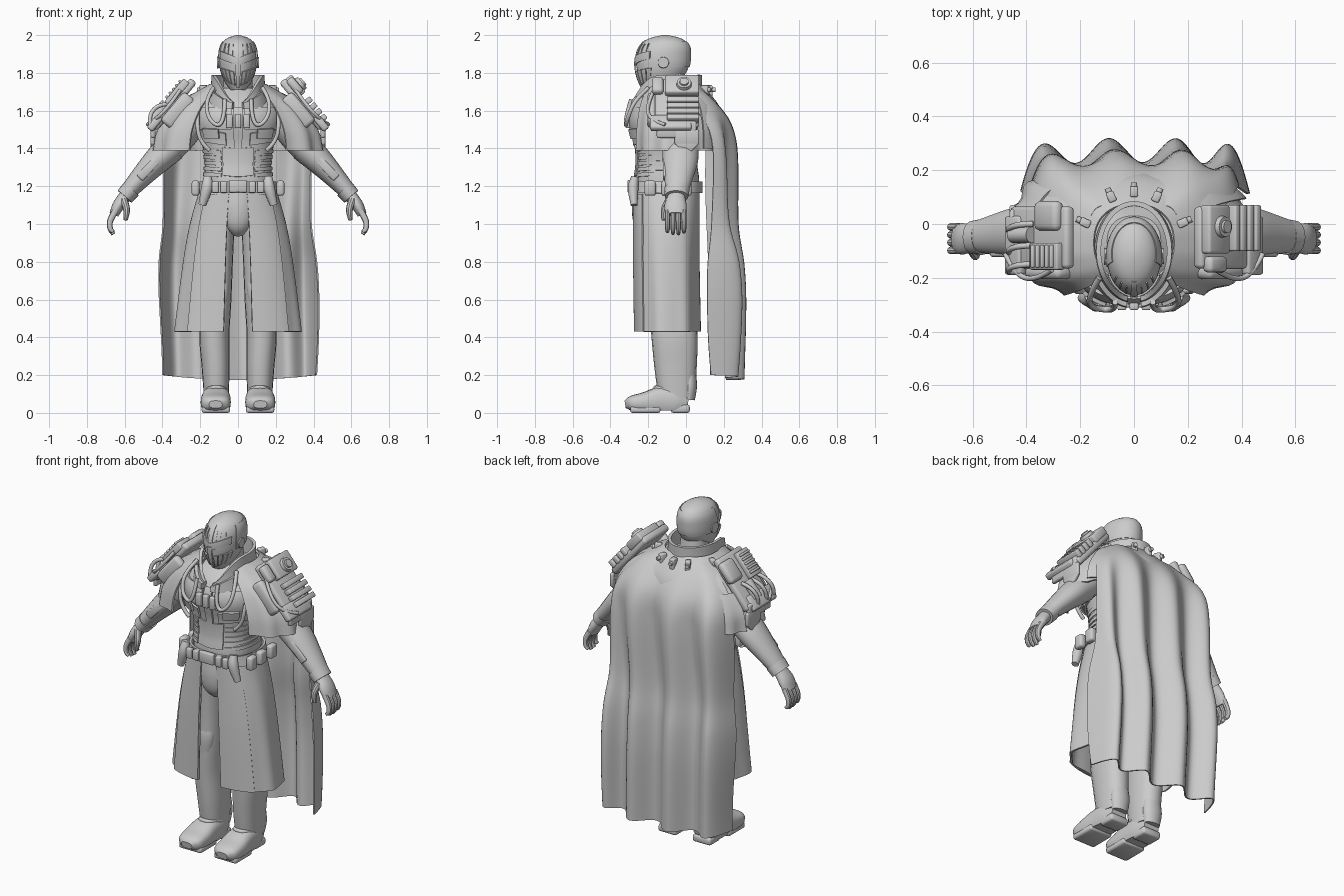
import bpy, bmesh
from math import sin, cos, pi, radians, copysign
from mathutils import Matrix, Vector

cube = bpy.data.objects.get("Cube")
if cube:
    bpy.data.objects.remove(cube)

grey = bpy.data.materials.new("plain_grey")
grey.use_nodes = True
grey.diffuse_color = (0.6, 0.6, 0.6, 1)
grey.node_tree.nodes["Principled BSDF"].inputs["Base Color"].default_value = grey.diffuse_color


def finish(bm, name, angle=35):
    bmesh.ops.recalc_face_normals(bm, faces=bm.faces)
    mesh = bpy.data.meshes.new(name)
    bm.to_mesh(mesh)
    bm.free()
    mesh.materials.append(grey)
    mesh.shade_smooth()
    mesh.set_sharp_from_angle(angle=radians(angle))
    obj = bpy.data.objects.new(name, mesh)
    bpy.context.scene.collection.objects.link(obj)


def smooth_at(table, t):
    """Smoothly interpolate rows of a table keyed by their first entry."""
    i = 0
    while i < len(table) - 2 and t > table[i + 1][0]:
        i += 1
    lo, hi = table[i], table[i + 1]
    before, after = table[max(i - 1, 0)], table[min(i + 2, len(table) - 1)]
    d = hi[0] - lo[0]
    s = (t - lo[0]) / d
    out = []
    for k in range(1, len(lo)):
        m0 = (hi[k] - before[k]) / (hi[0] - before[0]) * d
        m1 = (after[k] - lo[k]) / (after[0] - lo[0]) * d
        a, b = lo[k], hi[k]
        out.append(a + s * m0 + s * s * (3 * (b - a) - 2 * m0 - m1) + s ** 3 * (2 * (a - b) + m0 + m1))
    return out


def oval(a, rx, ry, p):
    """Point on a rounded-square oval; angle zero faces front."""
    s, c = sin(a), cos(a)
    return copysign(abs(s) ** (2 / p), s) * rx, -copysign(abs(c) ** (2 / p), c) * ry


def grid(name, f, nu, nv, closed=False, thick=0.0, angle=35):
    bm = bmesh.new()
    rows = [[bm.verts.new(f(i / nu, j / nv)) for i in range(nu if closed else nu + 1)] for j in range(nv + 1)]
    count = len(rows[0])
    for low, high in zip(rows, rows[1:]):
        for i in range(nu):
            k = (i + 1) % count
            bm.faces.new((low[i], low[k], high[k], high[i]))
    if closed:
        bm.faces.new(rows[0])
        bm.faces.new(rows[-1])
    if thick:
        bmesh.ops.recalc_face_normals(bm, faces=bm.faces)
        bmesh.ops.solidify(bm, geom=bm.faces[:], thickness=thick)
    finish(bm, name, angle)


def loft(name, table, p=2.2):
    def f(u, v):
        z = table[0][0] + (table[-1][0] - table[0][0]) * v
        cy, rx, ry = smooth_at(table, z)
        x, y = oval(u * 2 * pi, max(rx, 0.005), max(ry, 0.005), p)
        return x, y + cy, z
    grid(name, f, 40, 28, True)


def band(name, table, a0, a1, z0, z1, off=0.01, slope=0.0, p=2.2, thick=0.008, ripple=0.0, folds=9):
    """Curved plate following a lofted form, between two angles and heights."""
    def f(u, v):
        a = radians(a0 + (a1 - a0) * u)
        z = z0 + (z1 - z0) * v
        cy, rx, ry = smooth_at(table, z)
        grow = off + ripple * cos(folds * a) * (1 - v)
        x, y = oval(a, rx + grow, ry + grow, p)
        return x, y + cy, z + slope * abs(sin(a))
    grid(name, f, max(4, int(abs(a1 - a0) / 4)), 12, thick=thick)


def limb(name, rows, floor=None, n=20, p=2.0):
    """Tube through rows of x, y, z, radius one, radius two."""
    table = [(i, *row) for i, row in enumerate(rows)]
    top = len(rows) - 1

    def f(u, v):
        t = v * top
        x, y, z, r1, r2 = smooth_at(table, t)
        ahead, behind = smooth_at(table, min(t + 0.1, top)), smooth_at(table, max(t - 0.1, 0))
        along = (Vector(ahead[:3]) - Vector(behind[:3])).normalized()
        ref = Vector((1, 0, 0)) if abs(along.y) > 0.7 else Vector((0, 1, 0))
        e1 = (ref - along * ref.dot(along)).normalized()
        e2 = along.cross(e1)
        c1, c2 = oval(u * 2 * pi, r1, r2, p)
        q = Vector((x, y, z)) + e1 * c1 + e2 * c2
        if floor is not None:
            q.z = max(q.z, floor)
        return q
    grid(name, f, n, top * 5, True)


def box(name, loc, size, frame=Matrix(), tilt=0, bevel=0.006):
    bm = bmesh.new()
    bmesh.ops.create_cube(bm, size=1, matrix=Matrix.Diagonal((*size, 1)))
    bmesh.ops.bevel(bm, geom=bm.edges[:], offset=min(bevel, min(size) * 0.4), segments=2, affect='EDGES', profile=0.5)
    bm.transform(frame @ Matrix.Translation(loc) @ Matrix.Rotation(radians(tilt), 4, 'X'))
    finish(bm, name, 50)


def disc(name, loc, r, depth, frame=Matrix(), axis='Z'):
    bm = bmesh.new()
    bmesh.ops.create_cone(bm, cap_ends=True, segments=24, radius1=r, radius2=r * 0.88, depth=depth)
    turn = Matrix.Rotation(pi / 2, 4, axis) if axis != 'Z' else Matrix()
    bm.transform(frame @ Matrix.Translation(loc) @ turn)
    finish(bm, name)


def cable(name, points, r=0.011, frame=Matrix()):
    curve = bpy.data.curves.new(name, 'CURVE')
    curve.dimensions = '3D'
    curve.bevel_depth, curve.bevel_resolution, curve.use_fill_caps = r, 2, True
    line = curve.splines.new('NURBS')
    line.points.add(len(points) - 1)
    for target, q in zip(line.points, points):
        target.co = (*(frame @ Vector(q)), 1)
    line.use_endpoint_u, line.order_u = True, 3
    curve.materials.append(grey)
    bpy.context.scene.collection.objects.link(bpy.data.objects.new(name, curve))


# Forms: height, centre depth, half width, half depth
TORSO = [(1.1, -.1, .17, .15), (1.22, -.1, .18, .17), (1.32, -.1, .175, .16), (1.42, -.1, .19, .165),
         (1.55, -.1, .22, .19), (1.64, -.09, .2, .165), (1.72, -.07, .1, .1)]
HELMET = [(1.71, -.17, .04, .05), (1.76, -.14, .075, .105), (1.82, -.125, .096, .135), (1.89, -.12, .1, .142),
          (1.95, -.112, .088, .125), (1.985, -.11, .056, .08), (2, -.11, .01, .015)]
SKIRT = [(.43, -.095, .335, .175), (.8, -.1, .29, .175), (1, -.1, .255, .175), (1.18, -.1, .205, .178)]
MANTLE = [(1.39, -.045, .45, .255), (1.5, -.045, .425, .25), (1.62, -.05, .34, .225), (1.69, -.06, .24, .185), (1.74, -.07, .15, .145)]
COLLAR = [(1.6, -.1, .16, .195), (1.7, -.1, .145, .185), (1.8, -.1, .14, .185)]

# Head
loft("helmet", HELMET, 2)
loft("neck", [(1.6, -.07, .09, .09), (1.82, -.09, .07, .08)])
band("brow_plate", HELMET, -62, 62, 1.838, 1.88, .008, .04, 2)
band("crown_ridge", HELMET, -7, 7, 1.87, 1.975, .006, 0, 2)
band("back_shell", HELMET, 75, 285, 1.83, 1.965, .005, 0, 2)
band("nose_guard", HELMET, -7, 7, 1.72, 1.86, .012, 0, 2)
for s in (1, -1):
    for i in range(4):
        band("jaw_slat", HELMET, s * (12 + i * 14), s * (24 + i * 14), 1.73, 1.8, .007, .03, 2)
    for i in range(3):
        band("forehead_rib", HELMET, s * (16 + i * 15), s * (19 + i * 15), 1.89, 1.95, .003, .01, 2)
    disc("ear_disc", (s * .1, -.12, 1.855), .032, .022, axis='Y')

# High collar dips toward its open front
for k, (rise, grow) in enumerate(((.15, 0), (.07, .02))):
    def collar_shape(u, v):
        a = radians(10 + 340 * u)
        z = 1.61 + v * (.03 + rise * (1 - max(cos(a), 0) ** 3))
        cy, rx, ry = smooth_at(COLLAR, z)
        x, y = oval(a, rx + grow, ry + grow, 2)
        return x, y + cy, z
    grid(("inner_collar", "outer_collar")[k], collar_shape, 60, 8, thick=.018)
for a in (115, 155, 180, 205, 245):
    turn = Matrix.Translation((0, -.08, 1.7)) @ Matrix.Rotation(radians(a), 4, 'Z')
    box("collar_clip", (0, -.2, 0), (.03, .04, .07), turn)
    disc("collar_stud", (0, -.22, .01), .013, .03, turn, 'X')

# Torso, chest and belly armour
loft("torso", TORSO, 2.4)
for s in (1, -1):
    band("chest_plate", TORSO, s * 6, s * 62, 1.5, 1.62, .014, 0, 2.4, .016)
    band("rib_plate", TORSO, s * 14, s * 78, 1.41, 1.475, .008, .03, 2.4, .012)
    band("chest_pocket", TORSO, s * 22, s * 48, 1.45, 1.5, .022, .01, 2.4, .014)
    for i in range(5):
        band("belly_rib", TORSO, s * 25, s * 110, 1.245 + i * .03, 1.265 + i * .03, .006, .01, 2.4)
    cable("chest_hose", [(s * .13, -.2, 1.72), (s * .17, -.27, 1.66), (s * .16, -.31, 1.56),
                         (s * .1, -.32, 1.51), (s * .07, -.315, 1.58), (s * .07, -.29, 1.66)])
    cable("side_hose", [(s * .21, -.2, 1.63), (s * .22, -.25, 1.54), (s * .2, -.25, 1.43), (s * .15, -.25, 1.39)])
band("belly_plate", TORSO, -22, 22, 1.25, 1.4, .008, .02, 2.4, .014)
band("breastbone", TORSO, -4, 4, 1.4, 1.62, .01, 0, 2.4, .012)
for x in (-.045, 0, .045):
    box("chest_module", (x, -.305, 1.545), (.033, .03, .075))

# Belt and pouches
band("belt", SKIRT, 0, 360, 1.165, 1.225, .01, 0, 2.4, .014)
box("buckle", (0, -.295, 1.2), (.095, .03, .065))
for s in (1, -1):
    for x in (.075, .12):
        box("belt_pouch", (s * x, -.29, 1.195), (.035, .03, .06))
    limb("belt_tool", [(s * .16, -.27, 1.25, .02, .022), (s * .165, -.28, 1.19, .028, .03), (s * .19, -.275, 1.1, .018, .02)])
    for y in (-.19, -.1, 0):
        box("side_pouch", (s * .225, y, 1.19), (.04, .06, .08), bevel=.012)

# Split skirt and pelvis
limb("pelvis", [(0, -.12, 1.2, .16, .17), (0, -.12, 1.08, .15, .13), (0, -.12, .99, .11, .075), (0, -.12, .95, .05, .03)])
limb("groin_guard", [(0, -.23, 1.18, .05, .085), (0, -.235, 1.08, .052, .083), (0, -.225, 1, .048, .068), (0, -.2, .945, .025, .03)])
for s in (1, -1):
    band("skirt_panel", SKIRT, s * 9, s * 164, .43, 1.18, 0, 0, 2.5, .01, .006)
    band("front_panel", SKIRT, s * 9, s * 48, .43, 1.16, .007, 0, 2.5, .008)

# Legs and boots
for s in (1, -1):
    limb("leg", [(s * .1, -.1, 1.06, .12, .085), (s * .105, -.09, .8, .11, .078), (s * .11, -.08, .6, .115, .075),
                 (s * .125, -.062, .42, .122, .08), (s * .118, -.055, .24, .112, .074), (s * .115, -.05, .08, .095, .065)], p=2.3)
    limb("knee_plate", [(s * .105, -.15, .76, .03, .04), (s * .11, -.16, .66, .04, .062), (s * .115, -.16, .53, .03, .045)])
    limb("boot", [(s * .115, .01, .05, .05, .045), (s * .115, -.05, .06, .068, .07), (s * .116, -.13, .065, .075, .075),
                  (s * .118, -.22, .055, .08, .055), (s * .118, -.29, .05, .072, .04), (s * .118, -.322, .045, .035, .02)], .012, p=2.8)
    box("boot_sole", (s * .117, -.215, .018), (.15, .16, .036), bevel=.012)
    box("boot_heel", (s * .115, -.03, .022), (.12, .1, .044), bevel=.012)
    limb("heel_guard", [(s * .115, .012, .07, .035, .05), (s * .115, .018, .14, .04, .06), (s * .115, .015, .21, .038, .055)])
    cable("ankle_strap", [(s * .06, -.08, .12), (s * .075, -.15, .13), (s * .115, -.165, .135), (s * .155, -.15, .13), (s * .17, -.08, .12)], .012)

# Arms, bracers and hands
for s in (1, -1):
    limb("upper_arm", [(s * .2, -.05, 1.6, .09, .08), (s * .3, -.03, 1.48, .1, .09), (s * .39, -.03, 1.37, .09, .078)])
    limb("forearm", [(s * .35, -.03, 1.41, .095, .082), (s * .43, -.03, 1.335, .094, .072), (s * .52, -.04, 1.24, .075, .056), (s * .6, -.05, 1.15, .055, .042)])
    limb("wrist_cuff", [(s * .565, -.048, 1.185, .067, .052), (s * .6, -.05, 1.145, .062, .049)])
    slope = Matrix.Translation((s * .48, -.04, 1.3)) @ Matrix.Rotation(s * radians(46), 4, 'Y')
    box("bracer_plate", (0, 0, .024), (.18, .07, .025), slope, bevel=.01)
    box("bracer_front", (0, -.072, -.01), (.14, .02, .045), slope, bevel=.008)
    limb("palm", [(s * .595, -.05, 1.15, .045, .034), (s * .632, -.055, 1.1, .058, .032), (s * .657, -.055, 1.05, .055, .025)])
    for i in range(4):
        y = -.098 + i * .029
        reach = .94 + abs(i - 1.6) * .012
        limb("finger", [(s * .65, y, 1.07, .015, .018), (s * .677, y, 1.015, .015, .016),
                        (s * .676, y, .975, .013, .014), (s * .66, y, reach, .009, .01)], n=10)
    limb("thumb", [(s * .605, -.09, 1.13, .02, .02), (s * .59, -.115, 1.075, .018, .018), (s * .595, -.12, 1.02, .011, .011)], n=10)

# Shoulder mantle and long pleated cape
band("mantle", MANTLE, 32, 328, 1.39, 1.74, 0, 0, 2.3, .01, .01, 14)
band("loose_drape", MANTLE, 222, 250, 1.39, 1.6, .03, 0, 2.3, .008, .015, 14)
CAPE = [(.2, .265, .41, .045), (.6, .275, .425, .045), (.8, .265, .42, .045), (1, .24, .395, .04),
        (1.4, .245, .39, .028), (1.55, .22, .36, .013), (1.68, .125, .26, .003), (1.72, .075, .18, 0)]


def cape_shape(u, v):
    z = .2 + 1.52 * v
    side = 2 * u - 1
    y, width, fold = smooth_at(CAPE, z)
    x = side * width
    across = x - .17 + .02 * sin(3 * z)
    y += fold * cos(2 * pi * across / (.2 if across > 0 else .25)) - .12 * side ** 10 - .01 * side ** 2
    return x + .012 * sin(4 * z) * (1 - v), y, z + .025 * (side ** 2 - 1) * (1 - v)


grid("cape", cape_shape, 90, 40, thick=.008, angle=60)
for s in (1, -1):
    band("back_strap", MANTLE, s * 118, s * 132, 1.4, 1.68, .018, 0, 2.3, .008)

# Shoulder armour, on frames tilted down each arm
frames = {}
for s in (1, -1):
    frame = Matrix.Translation((s * .335, -.05, 1.628)) @ Matrix.Rotation(s * radians(50), 4, 'Y')
    frames[s] = frame
    box("shoulder_plate", (0, 0, .008), (.33, .23, .045), frame, bevel=.015)
    box("front_guard", (s * .01, -.13, -.03), (.2, .05, .08), frame, bevel=.02)
    box("lower_guard", (s * .14, -.03, .02), (.09, .22, .04), frame, bevel=.012)
    box("arm_guard", (s * .45, -.05, 1.5), (.025, .21, .09), bevel=.01)
    box("arm_tongue", (s * .452, .005, 1.46), (.022, .13, .08), bevel=.008)
    box("arm_tongue_tip", (s * .452, .005, 1.425), (.02, .09, .09), tilt=45)
    cable("shoulder_hose", [(s * -.08, -.12, .03), (s * .02, -.16, .02), (s * .13, -.14, .03), (s * .17, -.06, .045)], .01, frame)
left, right = frames[1], frames[-1]
box("left_top_block", (-.1, .03, .04), (.12, .18, .05), left, bevel=.01)
disc("left_dial", (-.09, .04, .07), .042, .025, left)
disc("left_dial_cap", (-.09, .04, .08), .026, .025, left)
for i in range(4):
    box("left_rib", (.005 + i * .04, .035, .042), (.03, .17, .045), left)
box("left_corner_pod", (-.1, -.1, .04), (.1, .06, .045), left, bevel=.015)
box("right_pad", (.07, .08, .035), (.13, .11, .05), right, bevel=.022)
box("right_grille", (.06, -.07, .035), (.16, .1, .04), right)
for i in range(5):
    box("right_grille_bar", (.115 - i * .027, -.07, .058), (.014, .085, .02), right)
limb("right_canister", [(*(right @ Vector((x, .01, .04))), .03, .03) for x in (-.02, -.07, -.13)])
for y in (-.1, -.03, .05):
    cable("right_loop", [(-.02, y, .035), (-.06, y, .075), (-.14, y - .02, .065), (-.17, y - .03, .02)], .011, right)
